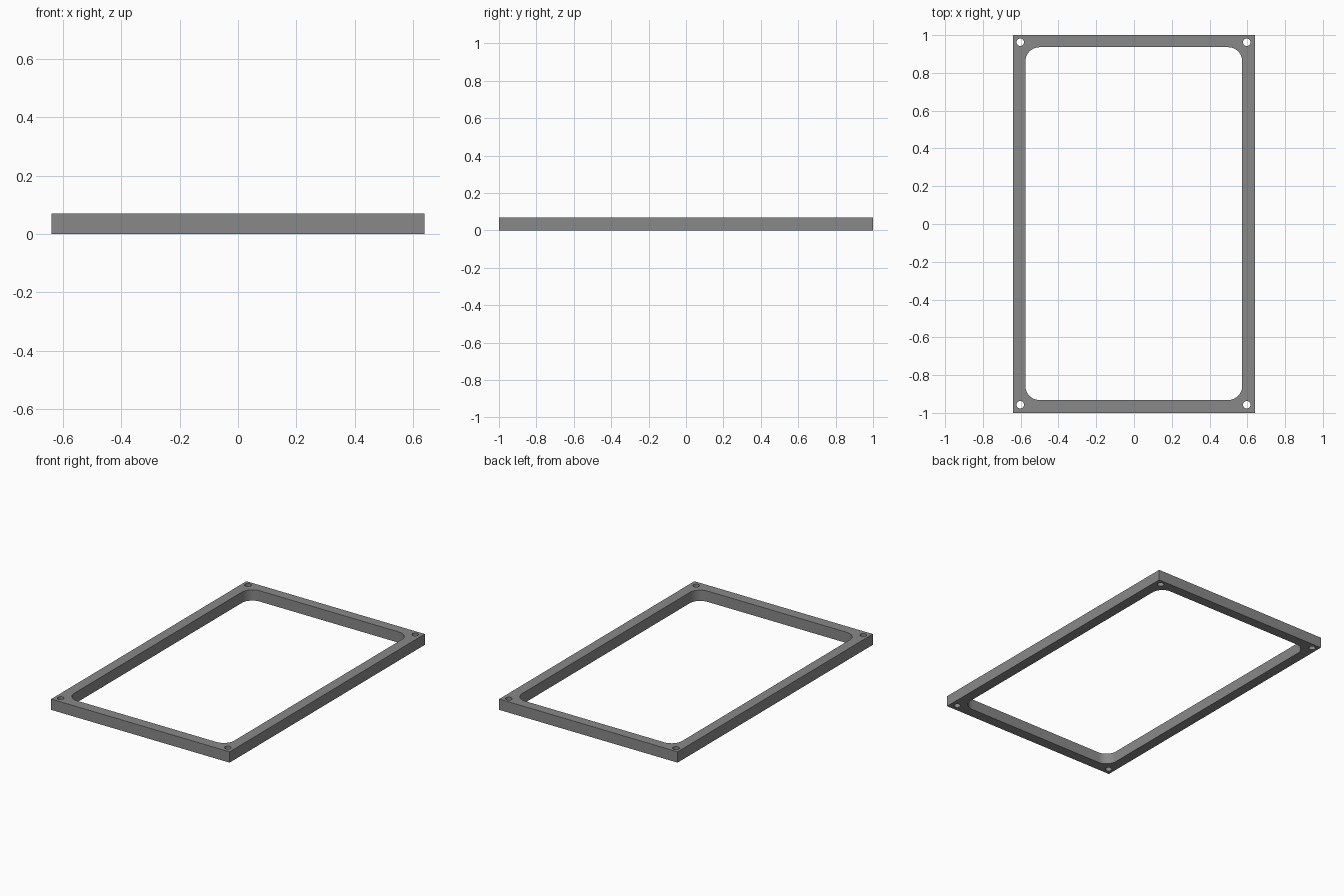
import bpy, bmesh, math
from mathutils import Vector

if "Cube" in bpy.data.objects:
    bpy.data.objects.remove(bpy.data.objects["Cube"])

HX, HY, H = 0.64, 1.0, 0.07          # outer half sizes and thickness
X0, X1, Y0, Y1 = -0.575, 0.573, -0.932, 0.936   # window opening
CORNER, HOLE = 0.075, 0.02           # window corner and screw hole radii


def arc(cx, cy, r, start, sweep, steps):
    return [(cx + r * math.cos(start + sweep * i / steps),
             cy + r * math.sin(start + sweep * i / steps)) for i in range(steps + 1)]


def add_loop(bm, points):
    verts = [bm.verts.new((x, y, 0)) for x, y in points]
    return [bm.edges.new((v, verts[i - 1])) for i, v in enumerate(verts)]


bm = bmesh.new()

# Outer rectangle
edges = add_loop(bm, [(-HX, -HY), (HX, -HY), (HX, HY), (-HX, HY)])

# Rounded window opening
window = []
centres = [(X1 - CORNER, Y1 - CORNER), (X0 + CORNER, Y1 - CORNER),
           (X0 + CORNER, Y0 + CORNER), (X1 - CORNER, Y0 + CORNER)]
for i, (cx, cy) in enumerate(centres):
    window += arc(cx, cy, CORNER, i * math.pi / 2, math.pi / 2, 10)
edges += add_loop(bm, window)

# Screw holes in the four corners
for x in (-0.602, 0.597):
    for y in (-0.957, 0.962):
        edges += add_loop(bm, arc(x, y, HOLE, 0, math.tau, 24)[:-1])

# Fill between the outlines and raise to full thickness
bmesh.ops.triangle_fill(bm, edges=edges, use_beauty=True, normal=Vector((0, 0, 1)))
raised = bmesh.ops.extrude_face_region(bm, geom=bm.faces[:], use_keep_orig=True)
bmesh.ops.translate(bm, vec=(0, 0, H),
                    verts=[g for g in raised["geom"] if isinstance(g, bmesh.types.BMVert)])
bmesh.ops.recalc_face_normals(bm, faces=bm.faces[:])

mesh = bpy.data.meshes.new("frame")
bm.to_mesh(mesh)
bm.free()
frame = bpy.data.objects.new("frame", mesh)
bpy.context.collection.objects.link(frame)

# Plain grey material
grey = bpy.data.materials.new("grey")
grey.diffuse_color = (0.25, 0.25, 0.25, 1)
grey.use_nodes = True
grey.node_tree.nodes["Principled BSDF"].inputs["Base Color"].default_value = grey.diffuse_color
mesh.materials.append(grey)

# Smooth curved walls, sharp edges
bpy.context.view_layer.objects.active = frame
frame.select_set(True)
bpy.ops.object.shade_smooth_by_angle(angle=math.radians(30))
